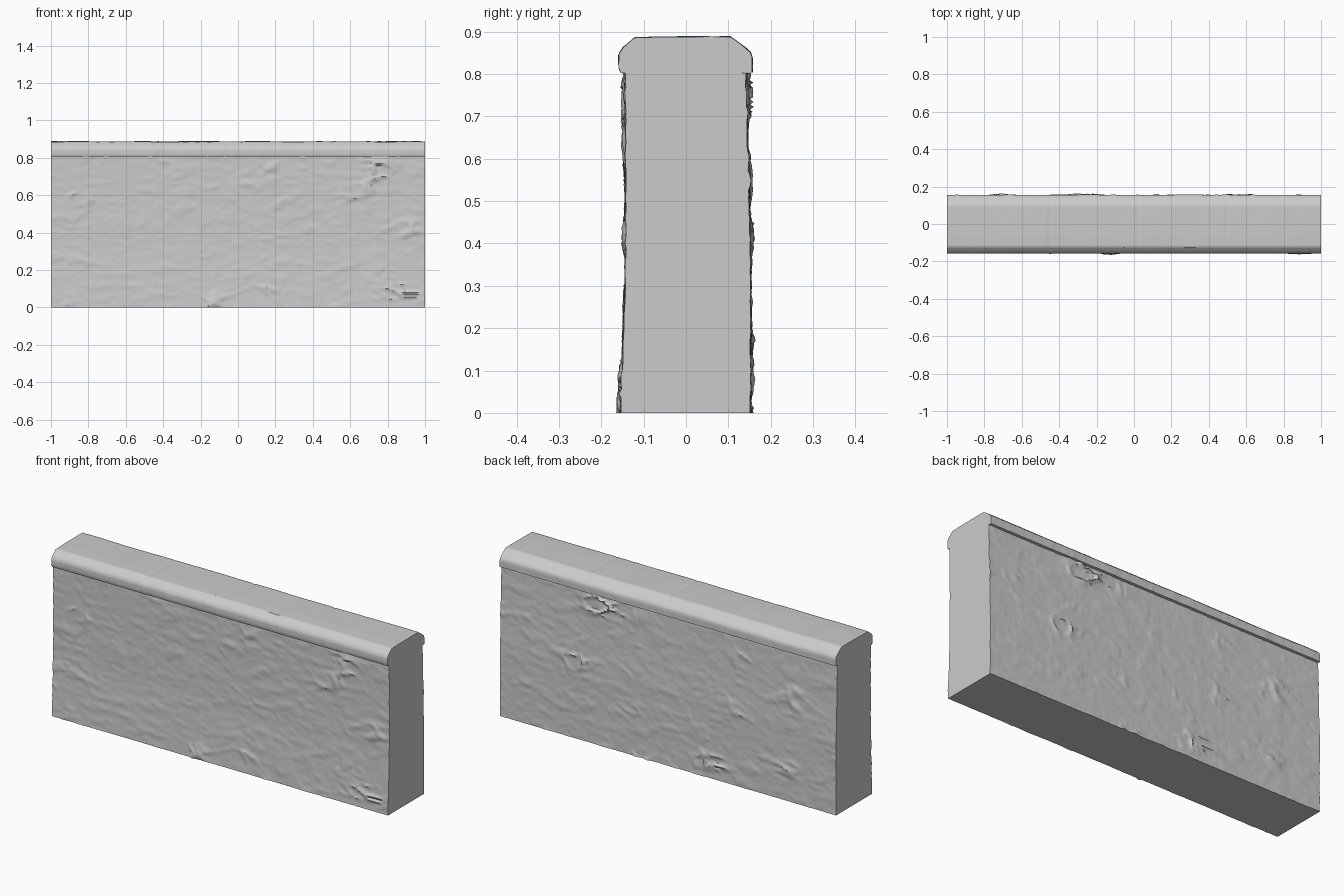
import bpy, bmesh, math
from mathutils import Vector, noise

if "Cube" in bpy.data.objects:
    bpy.data.objects.remove(bpy.data.objects["Cube"])

HALF = 1.0
COLS = 200


def resample(points, step):
    """Subdivide a (y, z) polyline into short even pieces."""
    out = []
    for (y0, z0), (y1, z1) in zip(points, points[1:]):
        n = max(1, round(math.hypot(y1 - y0, z1 - z0) / step))
        out += [(y0 + (y1 - y0) * i / n, z0 + (z1 - z0) * i / n) for i in range(n)]
    return out + [points[-1]]


def stone(x, y, z):
    """Outward relief of rough, flat-bedded masonry."""
    side = 0.0 if y < 0 else 40.0
    warp = noise.noise(Vector((x * 4, z * 6, side + 9)))
    p = Vector((x * 7 + warp * 0.8, z * 19 + warp * 1.2, side))
    dist, pts = noise.voronoi(p)
    block = noise.noise(pts[0] * 3.7) * 0.004
    seam = max(0.0, 1 - (dist[1] - dist[0]) / 0.22)
    mask = noise.noise(Vector((x * 3.5, z * 6, side + 20)))
    depth = 0.0012 + 0.011 * max(0.0, mask - 0.22) / 0.4
    lumps = noise.noise(Vector((x * 9, z * 22, side + 5))) * 0.0035
    grain = noise.noise(Vector((x * 28, z * 55, side + 3))) * 0.0015
    return block + lumps + grain - seam * depth


def rough_body(x, y, z):
    if abs(y) < 0.135:
        return x, y, z
    return x, y + math.copysign(stone(x, y, z), y), z


def rough_coping(x, y, z):
    wave = noise.noise(Vector((x * 5, y * 3, 60))) * 0.002
    chips = noise.noise(Vector((x * 26, y * 9, z * 12))) * 0.002
    joint = sum(0.004 * max(0.0, 1 - abs(x - j) / 0.012) for j in (-0.45, 0.02, 0.5))
    if z > 0.82:
        z += wave + chips * 0.4 - joint * 0.6
    if abs(y) > 0.14:
        y += math.copysign(wave + chips - joint * 0.5, y)
    return x, y, z


def sweep(name, profile, step, relief):
    """Run a profile along x, roughen it and cap both ends."""
    prof = resample(profile, step)
    bm = bmesh.new()
    rows = []
    for i in range(COLS + 1):
        x = -HALF + 2 * HALF * i / COLS
        rows.append([bm.verts.new(relief(x, y, z)) for y, z in prof])
    for a, b in zip(rows, rows[1:]):
        for k in range(len(prof) - 1):
            bm.faces.new((a[k], a[k + 1], b[k + 1], b[k]))
    bm.faces.new(rows[0][::-1])
    bm.faces.new(rows[-1])
    bmesh.ops.recalc_face_normals(bm, faces=bm.faces)
    # make sure the shell faces outwards
    bm.faces.ensure_lookup_table()
    if bm.faces[-1].normal.x < 0:
        bmesh.ops.reverse_faces(bm, faces=bm.faces)
    mesh = bpy.data.meshes.new(name)
    bm.to_mesh(mesh)
    bm.free()
    obj = bpy.data.objects.new(name, mesh)
    bpy.context.collection.objects.link(obj)
    bpy.ops.object.select_all(action='DESELECT')
    obj.select_set(True)
    bpy.context.view_layer.objects.active = obj
    bpy.ops.object.shade_smooth_by_angle(angle=math.radians(40))
    return obj


# Rough masonry wall: front face, base, back face (top is under the coping)
sweep("wall_body",
      [(-0.142, 0.803), (-0.141, 0.55), (-0.142, 0.3), (-0.147, 0.18),
       (-0.153, 0.0), (0.151, 0.0), (0.151, 0.4), (0.146, 0.55), (0.140, 0.803)],
      0.0115, rough_body)

# Chamfered coping with a small overhang
sweep("coping",
      [(-0.132, 0.803), (-0.152, 0.803), (-0.157, 0.815), (-0.157, 0.848),
       (-0.148, 0.863), (-0.122, 0.886), (-0.06, 0.888), (0.105, 0.888),
       (0.130, 0.870), (0.151, 0.851), (0.155, 0.84), (0.155, 0.804), (0.130, 0.803)],
      0.012, rough_coping)
